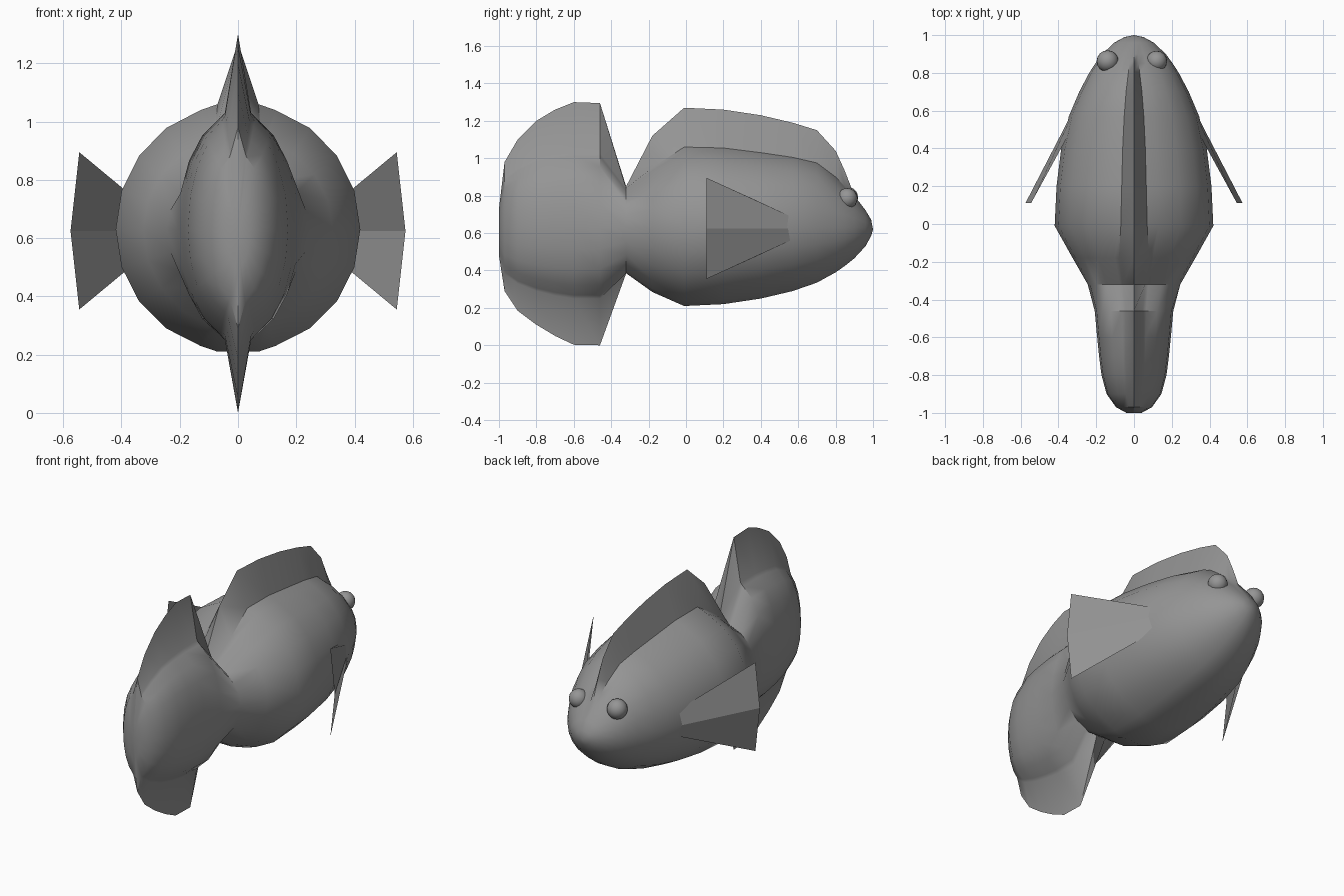
import bpy
import bmesh
import math

if "Cube" in bpy.data.objects:
    bpy.data.objects.remove(bpy.data.objects["Cube"], do_unlink=True)

grey = bpy.data.materials.new("plain_grey")
grey.use_nodes = True
COLOUR = (0.3, 0.3, 0.3, 1)
grey.diffuse_color = COLOUR
grey.node_tree.nodes["Principled BSDF"].inputs["Base Color"].default_value = COLOUR

MID = 0.63  # height of the body's centre line


def make_object(name, bm, smooth):
    bmesh.ops.recalc_face_normals(bm, faces=bm.faces[:])
    mesh = bpy.data.meshes.new(name)
    bm.to_mesh(mesh)
    bm.free()
    mesh.materials.append(grey)
    obj = bpy.data.objects.new(name, mesh)
    bpy.context.collection.objects.link(obj)
    if smooth:
        bpy.ops.object.select_all(action="DESELECT")
        obj.select_set(True)
        bpy.context.view_layer.objects.active = obj
        bpy.ops.object.shade_smooth_by_angle(angle=math.radians(38))
    return obj


def section(y, w, low, high, keel, ridge, half):
    """Oval ring whose top and bottom are drawn out into fin edges."""
    side = [(half, high)]
    for a in range(72, -73, -18):
        r = math.radians(a)
        reach = high - MID if a > 0 else MID - low
        side.append((w * math.cos(r), MID + reach * math.sin(r)))
    side.append((half, low))
    ring = [(0, ridge)] + side + [(0, keel)] + [(-x, z) for x, z in reversed(side)]
    return [(x, y, z) for x, z in ring]


# Tail rings: y, half width, body bottom, body top, keel, ridge, fin half width
tail = [
    (-1.00, 0.04, 0.50, 0.72, 0.48, 0.73, 0.01),
    (-0.97, 0.095, 0.38, 0.89, 0.29, 0.98, 0.025),
    (-0.90, 0.145, 0.33, 0.95, 0.185, 1.10, 0.035),
    (-0.80, 0.172, 0.29, 1.00, 0.11, 1.20, 0.04),
    (-0.70, 0.185, 0.265, 1.02, 0.05, 1.26, 0.045),
    (-0.60, 0.195, 0.25, 1.03, 0.003, 1.30, 0.045),
    (-0.46, 0.208, 0.25, 1.03, 0.0, 1.295, 0.045),
]
# Trunk rings: y, half width, body bottom, body top, ridge, fin half width
trunk = [
    (-0.32, 0.245, 0.385, 0.84, 0.85, 0.06),
    (-0.18, 0.325, 0.285, 0.95, 1.12, 0.08),
    (-0.01, 0.42, 0.21, 1.06, 1.27, 0.07),
    (0.20, 0.41, 0.22, 1.055, 1.26, 0.065),
    (0.40, 0.385, 0.25, 1.03, 1.23, 0.06),
    (0.57, 0.345, 0.29, 1.005, 1.19, 0.052),
    (0.70, 0.29, 0.335, 0.975, 1.15, 0.042),
    (0.80, 0.237, 0.39, 0.90, 1.04, 0.03),
    (0.85, 0.205, 0.425, 0.85, 0.93, 0.025),
    (0.90, 0.168, 0.465, 0.795, 0.80, 0.02),
    (0.96, 0.105, 0.53, 0.72, 0.722, 0.012),
    (0.99, 0.05, 0.585, 0.67, 0.671, 0.006),
]
rows = tail + [(y, w, lo, hi, lo, r, h) for y, w, lo, hi, r, h in trunk]

# Body with dorsal and tail fins drawn out of the same skin
bm = bmesh.new()
rings = [[bm.verts.new(p) for p in section(*row)] for row in rows]
n = len(rings[0])
for a, b in zip(rings, rings[1:]):
    for i in range(n):
        j = (i + 1) % n
        bm.faces.new((a[i], a[j], b[j], b[i]))
for ring, tip_y in ((rings[0], -1.0), (rings[-1], 1.0)):
    tip = bm.verts.new((0, tip_y, 0.62))
    for i in range(n):
        bm.faces.new((ring[i], ring[(i + 1) % n], tip))
make_object("body", bm, True)

# Side fins: thin sheets folded along the middle
for name, s in (("left_side_fin", 1), ("right_side_fin", -1)):
    bm = bmesh.new()
    root_mid = bm.verts.new((s * 0.27, 0.70, 0.625))
    tip_mid = bm.verts.new((s * 0.575, 0.11, 0.625))
    for up in (1, -1):
        root = bm.verts.new((s * 0.31, 0.54, 0.625 + up * 0.075))
        tip = bm.verts.new((s * 0.545, 0.11, 0.625 + up * 0.27))
        bm.faces.new((root_mid, tip_mid, tip, root))
    make_object(name, bm, False)

# Eyes
for name, x, z, r in (("left_eye", 0.12, 0.785, 0.055), ("right_eye", -0.14, 0.79, 0.058)):
    bm = bmesh.new()
    bmesh.ops.create_uvsphere(bm, u_segments=16, v_segments=10, radius=r)
    bmesh.ops.translate(bm, verts=bm.verts[:], vec=(x, 0.862, z))
    make_object(name, bm, True)
